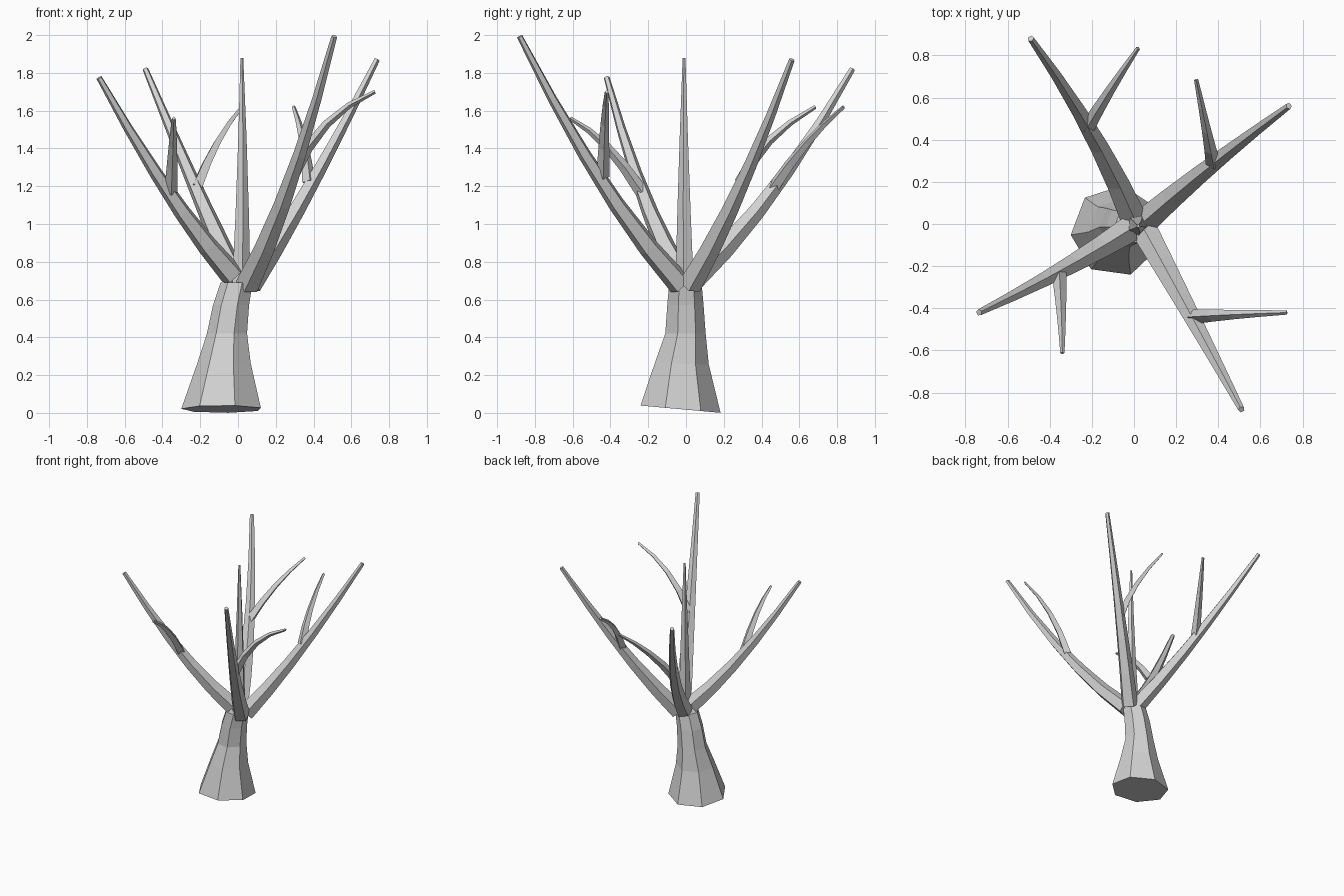
import bpy, bmesh, math
from mathutils import Vector

cube = bpy.data.objects.get("Cube")
if cube:
    bpy.data.objects.remove(cube, do_unlink=True)

bark = bpy.data.materials.new("grey_bark")
bark.use_nodes = True
GREY = (0.64, 0.64, 0.64, 1)
bark.diffuse_color = GREY
bark.node_tree.nodes["Principled BSDF"].inputs["Base Color"].default_value = GREY


def skin(name, rings):
    """Bridge equal rings of points into a closed, flat shaded tube."""
    bm = bmesh.new()
    loops = [[bm.verts.new(p) for p in ring] for ring in rings]
    n = len(loops[0])
    for low, high in zip(loops, loops[1:]):
        for i in range(n):
            j = (i + 1) % n
            bm.faces.new((low[i], low[j], high[j], high[i]))
    bm.faces.new(loops[0][::-1])
    bm.faces.new(loops[-1])
    bmesh.ops.recalc_face_normals(bm, faces=bm.faces)
    mesh = bpy.data.meshes.new(name)
    bm.to_mesh(mesh)
    bm.free()
    mesh.materials.append(bark)
    obj = bpy.data.objects.new(name, mesh)
    bpy.context.collection.objects.link(obj)
    return obj


def limb(name, start, mid, end, r0, r1, sides, steps=5):
    """Tapered limb along a parabola through three points, one ridge on top."""
    a, b, c = Vector(start), Vector(mid), Vector(end)
    across = Vector((0, 0, 1)).cross(c - a)
    rings = []
    for s in range(steps + 1):
        t = s / steps
        p = a * (1 - t) * (1 - 2 * t) + b * 4 * t * (1 - t) + c * t * (2 * t - 1)
        d = (a * (4 * t - 3) + b * (4 - 8 * t) + c * (4 * t - 1)).normalized()
        ridge = d.cross(across).normalized()
        other = d.cross(ridge)
        r = r0 + (r1 - r0) * t
        angles = [math.tau * k / sides for k in range(sides)]
        rings.append([p + (ridge * math.cos(q) + other * math.sin(q)) * r for q in angles])
    return skin(name, rings)


# Trunk: leaning seven-sided rings (x, y, z, radius, tilt), slanted at the foot
trunk = [
    (-0.083, -0.033, 0.02, 0.218, -0.09),
    (-0.07, -0.025, 0.26, 0.147, -0.03),
    (-0.055, -0.005, 0.42, 0.110, 0),
    (-0.034, -0.005, 0.57, 0.099, 0),
    (-0.005, -0.005, 0.69, 0.088, 0),
]
rings = []
for x, y, z, r, tilt in trunk:
    ring = []
    for k in range(7):
        q = math.radians(185) + math.tau * k / 7
        dy = r * math.sin(q)
        ring.append((x + r * math.cos(q), y + dy, z + tilt * dy))
    rings.append(ring)
skin("trunk", rings)

# Upright central leader
limb("leader", (0.015, -0.005, 0.66), (0.022, -0.01, 1.27), (0.02, -0.01, 1.88),
     0.052, 0.008, 5, 3)

# Main branches
branches = {
    "front_branch": ((0.05, -0.03, 0.68), (0.28, -0.45, 1.23), (0.51, -0.88, 1.993)),
    "back_branch": ((-0.005, 0.03, 0.70), (-0.215, 0.455, 1.17), (-0.49, 0.88, 1.82)),
    "right_branch": ((-0.03, -0.03, 0.73), (-0.365, -0.23, 1.165), (-0.735, -0.42, 1.775)),
    "left_branch": ((0.06, 0.02, 0.68), (0.375, 0.285, 1.19), (0.735, 0.56, 1.87)),
}
for name, path in branches.items():
    limb(name, *path, 0.066, 0.016, 5)

# One curved twig on each main branch
twigs = {
    "front_twig": ((0.285, -0.44, 1.25), (0.47, -0.43, 1.53), (0.725, -0.42, 1.70)),
    "back_twig": ((-0.22, 0.46, 1.19), (-0.11, 0.64, 1.43), (0.02, 0.835, 1.62)),
    "right_twig": ((-0.355, -0.235, 1.17), (-0.345, -0.42, 1.41), (-0.34, -0.613, 1.56)),
    "left_twig": ((0.375, 0.29, 1.22), (0.345, 0.44, 1.44), (0.295, 0.685, 1.62)),
}
for name, path in twigs.items():
    limb(name, *path, 0.035, 0.01, 4, 4)
